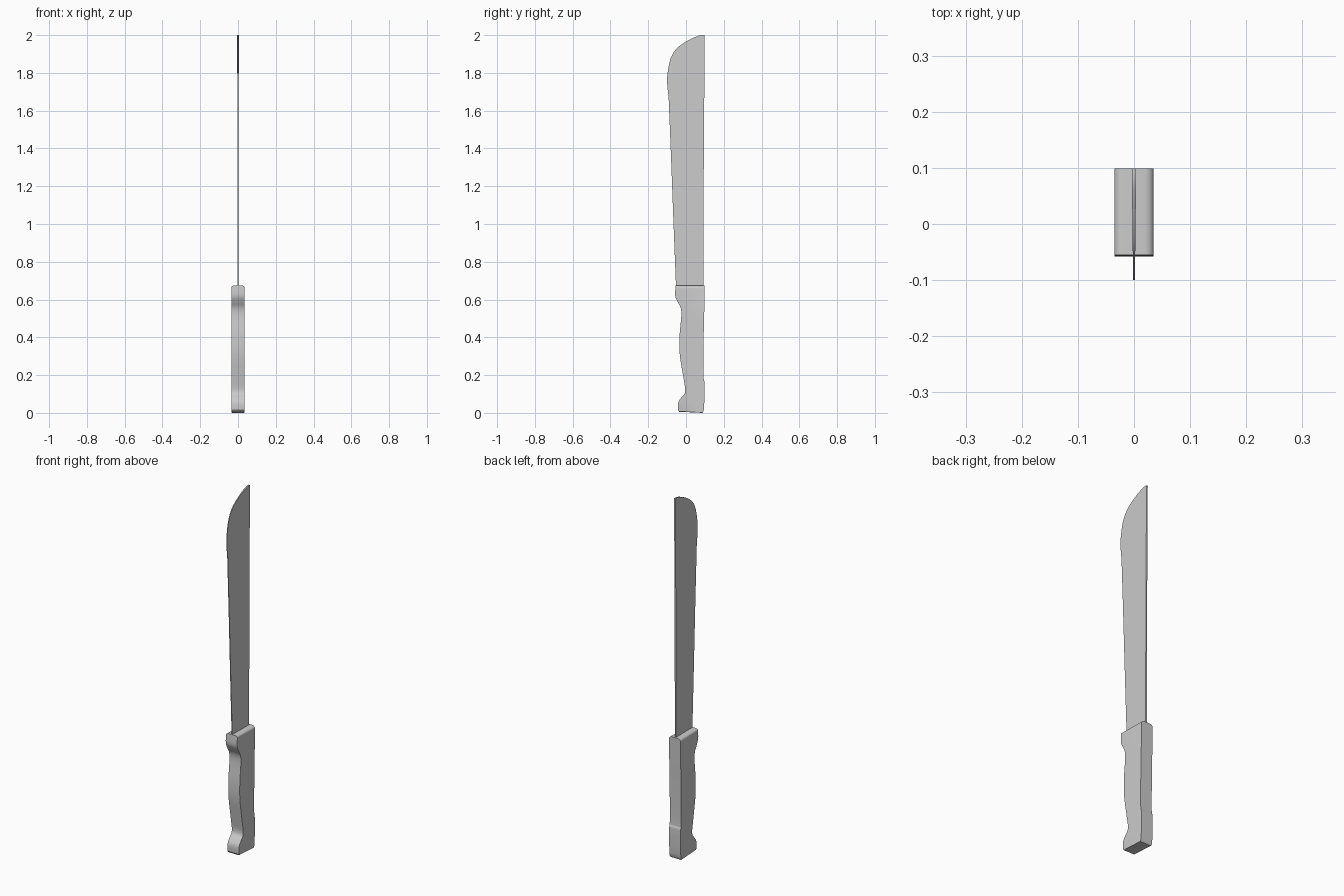
import bpy, bmesh

if "Cube" in bpy.data.objects:
    bpy.data.objects.remove(bpy.data.objects["Cube"])


def smooth_line(pts, steps):
    """Catmull-Rom curve through a few (y, z) points."""
    out = []
    ext = [pts[0]] + pts + [pts[-1]]
    for i in range(len(pts) - 1):
        p0, p1, p2, p3 = ext[i:i + 4]
        for s in range(steps):
            t = s / steps
            out.append(tuple(
                0.5 * (2 * b + (c - a) * t + (2 * a - 5 * b + 4 * c - d) * t * t
                       + (3 * b - a - 3 * c + d) * t ** 3)
                for a, b, c, d in zip(p0, p1, p2, p3)))
    return out + [pts[-1]]


def slab(name, profile, half, rounds=()):
    """Side profile given thickness half(y); rounds = (z level, radius, segments)."""
    bm = bmesh.new()
    left = [bm.verts.new((-half(y), y, z)) for y, z in profile]
    right = [bm.verts.new((half(y), y, z)) for y, z in profile]
    bm.faces.new(left)
    bm.faces.new(right[::-1])
    n = len(profile)
    for i in range(n):
        j = (i + 1) % n
        bm.faces.new((left[j], left[i], right[i], right[j]))
    bmesh.ops.recalc_face_normals(bm, faces=bm.faces)
    for level, radius, seg in rounds:
        edges = [e for e in bm.edges
                 if all(abs(v.co.z - level) < 0.008 for v in e.verts)
                 and abs(e.verts[0].co.y - e.verts[1].co.y) > 0.05]
        bmesh.ops.bevel(bm, geom=edges, offset=radius, segments=seg,
                        profile=0.5, affect='EDGES')
    mesh = bpy.data.meshes.new(name)
    bm.to_mesh(mesh)
    bm.free()
    obj = bpy.data.objects.new(name, mesh)
    bpy.context.collection.objects.link(obj)
    bpy.ops.object.select_all(action='DESELECT')
    obj.select_set(True)
    bpy.context.view_layer.objects.active = obj
    bpy.ops.object.shade_smooth_by_angle(angle=0.6)
    return obj


# Blade: straight spine, curved belly, thinner toward the cutting edge
belly = smooth_line([(0.099, 2.0), (0.065, 1.996), (0.0, 1.966), (-0.05, 1.928),
                     (-0.08, 1.88), (-0.096, 1.81), (-0.1, 1.75),
                     (-0.092, 1.67)], 5)
blade_profile = belly + [(-0.079, 1.35), (-0.066, 1.0), (-0.053, 0.67),
                         (-0.048, 0.62), (0.092, 0.62), (0.092, 0.67), (0.094, 1.3)]
slab("blade", blade_profile, lambda y: 0.0028 + 0.012 * y)

# Handle: finger-shaped grip with rounded top and slightly eased butt
grip = smooth_line([(-0.055, 0.674), (-0.057, 0.62), (-0.044, 0.587), (-0.028, 0.555),
                    (-0.025, 0.51), (-0.034, 0.41), (-0.033, 0.31), (-0.016, 0.2),
                    (-0.004, 0.115), (-0.024, 0.082), (-0.041, 0.055),
                    (-0.042, 0.014)], 4)
back = smooth_line([(0.088, 0.0), (0.096, 0.03), (0.097, 0.165), (0.092, 0.2),
                    (0.093, 0.38), (0.097, 0.55), (0.099, 0.674)], 3)
handle_profile = grip + [(-0.036, 0.006)] + back
slab("handle", handle_profile, lambda y: 0.035,
     rounds=[(0.674, 0.016, 5), (0.003, 0.006, 2)])
